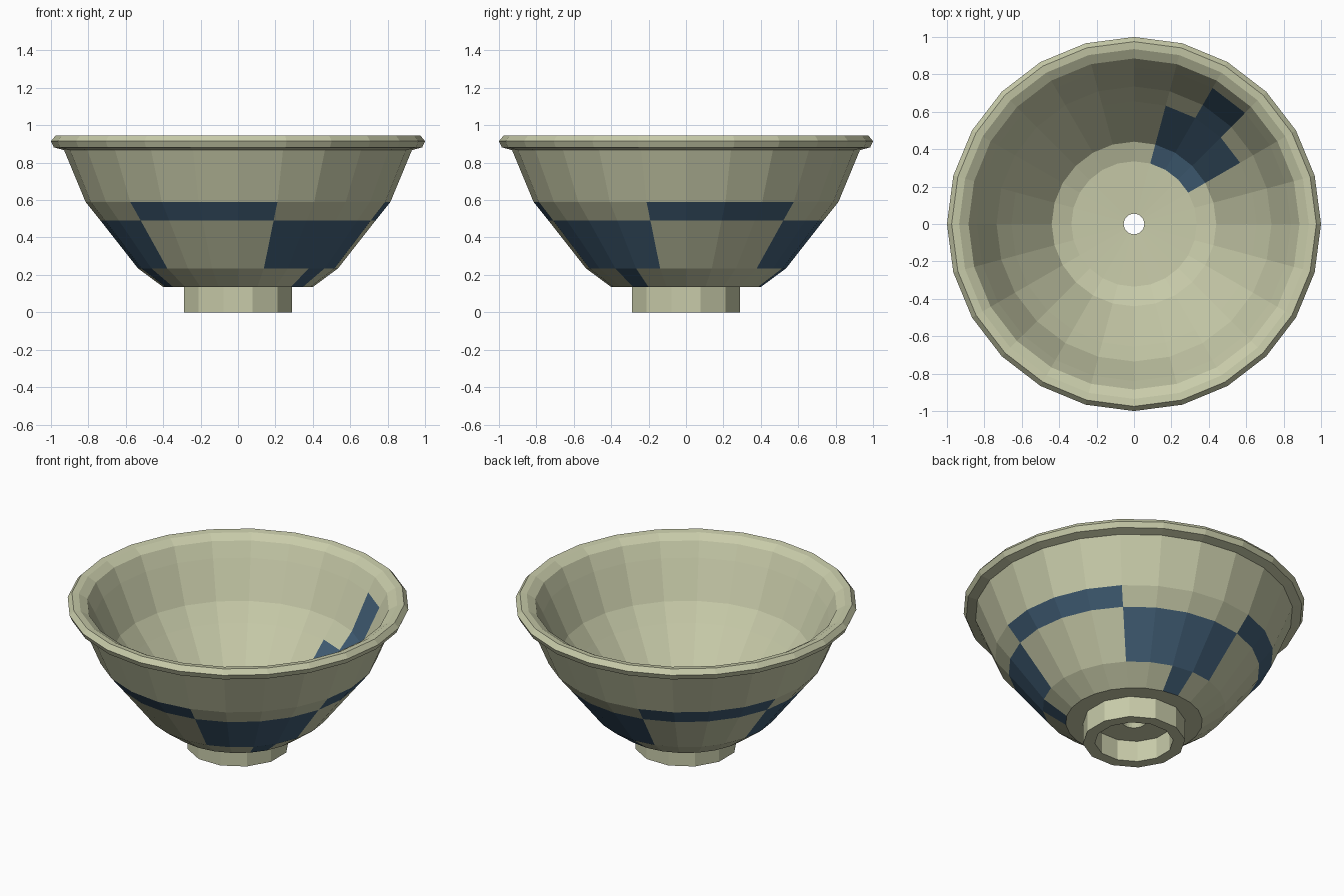
import bpy, bmesh, math

if "Cube" in bpy.data.objects:
    bpy.data.objects.remove(bpy.data.objects["Cube"])


def material(name, rgb):
    m = bpy.data.materials.new(name)
    m.diffuse_color = (*rgb, 1)
    m.use_nodes = True
    m.node_tree.nodes["Principled BSDF"].inputs["Base Color"].default_value = m.diffuse_color
    return m


CREAM = material("cream glaze", (0.58, 0.60, 0.40))
BLUE = material("blue glaze", (0.054, 0.115, 0.185))


def lathe(name, profile, sides, start=0.0, rule=None):
    """Spin a closed (radius, z) profile; rule(segment, facet) picks the colour."""
    bm = bmesh.new()
    rings = []
    for r, z in profile:
        rings.append([bm.verts.new((r * math.cos(start + math.tau * j / sides),
                                    r * math.sin(start + math.tau * j / sides), z))
                      for j in range(sides)])
    n = len(profile)
    for i in range(n):
        a, b = rings[i], rings[(i + 1) % n]
        for j in range(sides):
            k = (j + 1) % sides
            f = bm.faces.new((a[j], a[k], b[k], b[j]))
            f.material_index = rule(i, j) if rule else 0
    bmesh.ops.recalc_face_normals(bm, faces=bm.faces)
    me = bpy.data.meshes.new(name)
    bm.to_mesh(me)
    bm.free()
    me.materials.append(CREAM)
    me.materials.append(BLUE)
    ob = bpy.data.objects.new(name, me)
    bpy.context.collection.objects.link(ob)
    return ob


# Bowl: outside going up, rim, inside going down to the centre hole
bowl_profile = [
    (0.07, 0.135), (0.40, 0.135), (0.535, 0.235), (0.735, 0.49), (0.815, 0.59),
    (0.93, 0.867), (0.985, 0.882), (1.0, 0.915), (0.975, 0.945), (0.935, 0.94),
    (0.885, 0.91), (0.84, 0.82), (0.735, 0.59), (0.655, 0.485), (0.44, 0.215),
    (0.335, 0.178), (0.055, 0.165),
]


def bowl_colour(seg, facet):
    # outside pattern repeats every 120 degrees (8 facets of 15 degrees)
    p = (facet - 3) % 8
    if seg == 2:                      # wide lower patches
        return int(p < 4)
    if seg == 3:                      # thin upper bands
        return int(p >= 4)
    if seg == 1:                      # single drips towards the foot
        return int(p == 2)
    # inside splash
    if seg in (13, 14):
        return int(2 <= facet <= 4)
    if seg in (11, 12):
        return int(facet == 3)
    return 0


lathe("bowl", bowl_profile, 24, 0.0, bowl_colour)

# Foot ring under the bowl
lathe("foot_ring", [(0.30, 0), (0.30, 0.14), (0.23, 0.14), (0.23, 0)],
      12, math.radians(15))
